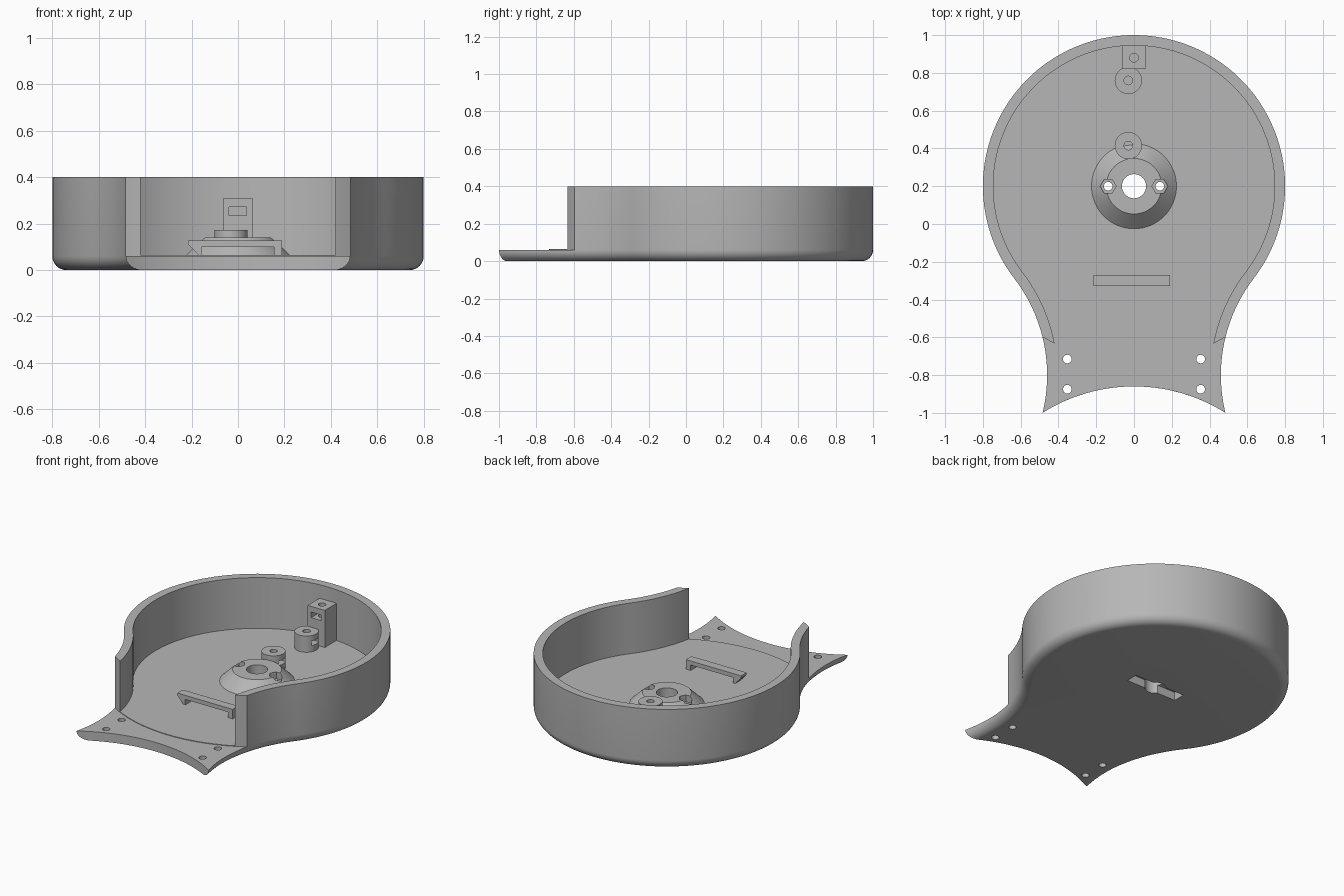
import bpy, bmesh
from math import sin, cos, pi, atan2, acos, hypot, radians

if "Cube" in bpy.data.objects:
    bpy.data.objects.remove(bpy.data.objects["Cube"])

grey = bpy.data.materials.new("plain grey")
grey.use_nodes = True
COLOUR = (0.47, 0.47, 0.47, 1)
grey.diffuse_color = COLOUR
grey.node_tree.nodes["Principled BSDF"].inputs["Base Color"].default_value = COLOUR

CY = 0.2                    # centre of the round bowl
NECK = (1.3, -0.8)          # centre of the concave side arc
FRONT = (0, -1.77)          # centre of the concave front arc


def arc(centre, r, a, b, n):
    return [(centre[0] + r * cos(a + (b - a) * i / n),
             centre[1] + r * sin(a + (b - a) * i / n)) for i in range(n + 1)]


def outline(inset, front_r=0.91):
    """Keyhole-shaped plan, inset from the sides only."""
    r = 0.84 + inset
    dx, dy = FRONT[0] - NECK[0], FRONT[1] - NECK[1]
    dist = hypot(dx, dy)
    tip = atan2(dy, dx) + 2 * pi - acos((r * r + dist * dist - front_r ** 2) / (2 * r * dist))
    join = atan2(NECK[1] - CY, NECK[0])
    right = arc(NECK, r, tip, pi + join, 24)
    bowl = arc((0, CY), 0.8 - inset, join, pi - join, 110)[1:-1]
    left = [(-x, y) for x, y in reversed(right)]
    a = atan2(right[0][1] - FRONT[1], right[0][0])
    front = arc(FRONT, front_r, pi - a, a, 32)[1:-1]
    return right + bowl + left + front


def loft(name, layers):
    """Solid through a stack of (points, z) rings of equal length."""
    bm = bmesh.new()
    rings = [[bm.verts.new((x, y, z)) for x, y in pts] for pts, z in layers]
    for low, high in zip(rings, rings[1:]):
        for i in range(len(low)):
            j = (i + 1) % len(low)
            bm.faces.new((low[i], low[j], high[j], high[i]))
    bm.faces.new(rings[0][::-1])
    bm.faces.new(rings[-1])
    bmesh.ops.recalc_face_normals(bm, faces=bm.faces)
    mesh = bpy.data.meshes.new(name)
    bm.to_mesh(mesh)
    bm.free()
    mesh.materials.append(grey)
    ob = bpy.data.objects.new(name, mesh)
    bpy.context.collection.objects.link(ob)
    return ob


def prism(name, pts, z0, z1):
    return loft(name, [(pts, z0), (pts, z1)])


def rod(name, x, y, r, z0, z1, n=32):
    return prism(name, arc((x, y), r, 0, 2 * pi, n)[:-1], z0, z1)


def box(name, x0, x1, y0, y1, z0, z1):
    return prism(name, [(x0, y0), (x1, y0), (x1, y1), (x0, y1)], z0, z1)


def cut(ob, cutters):
    for c in cutters:
        c.hide_render = True
        bpy.context.view_layer.objects.active = ob
        mod = ob.modifiers.new("cut", "BOOLEAN")
        mod.operation, mod.solver, mod.object = "DIFFERENCE", "EXACT", c
        bpy.ops.object.modifier_apply(modifier=mod.name)


def remove(cutters):
    for c in cutters:
        bpy.data.objects.remove(c)


# Tray: full-height body with a rounded lower edge
ROUND, RIM, FLOOR = 0.06, 0.4, 0.064
layers = []
for i in range(9):
    t = i / 8 * pi / 2
    layers.append((outline(ROUND * (1 - sin(t))), ROUND * (1 - cos(t))))
tray = loft("tray", layers + [(outline(0), RIM)])

# Hollow of the bowl, and the open space above the mounting tab
hollow = prism("hollow_cutter", outline(0.055, 0.98), FLOOR, 0.6)
side = radians(40)
lip = arc((0, CY), 0.933, pi + side, 2 * pi - side, 64)
above_tab = prism("tab_cutter", lip + [(0.9, -1.2), (-0.9, -1.2)], 0.06, 0.7)

# Screw holes in the tab
tab_holes = [rod("tab_hole_cutter", s * 0.353, y, 0.023, -0.1, 0.2, 16)
             for s in (-1, 1) for y in (-0.715, -0.875)]

# Shaft hole, underside slot, and screw holes with hexagonal nut pockets
hub_cuts = [rod("shaft_cutter", 0, CY, 0.064, -0.1, 0.3, 48),
            box("slot_cutter", -0.185, 0.185, CY - 0.04, CY + 0.04, -0.1, 0.055)]
for s in (-1, 1):
    hub_cuts.append(rod("screw_cutter", s * 0.137, CY, 0.023, -0.1, 0.3, 16))
    hub_cuts.append(rod("nut_cutter", s * 0.137, CY, 0.042, 0.095, 0.3, 6))

# Conical hub
hub = loft("hub", [(arc((0, CY), r, 0, 2 * pi, 64)[:-1], z)
                   for r, z in ((0.225, 0.03), (0.225, FLOOR), (0.147, 0.14))])

cut(tray, [hollow, above_tab] + tab_holes + hub_cuts)
cut(hub, hub_cuts)
remove([hollow, above_tab] + tab_holes + hub_cuts)

# Two round posts with a screw hole and a side nut slot
posts = []
for name, y in (("inner_post", 0.415), ("outer_post", 0.76)):
    post = rod(name, -0.03, y, 0.072, 0.055, 0.172, 40)
    cutters = [rod("post_hole_cutter", -0.03, y, 0.023, 0.07, 0.3, 16),
               box("post_slot_cutter", -0.065, 0.1, y - 0.036, y + 0.036, 0.105, 0.135)]
    cut(post, cutters)
    remove(cutters)
    posts.append(post)

# Square block against the back wall with a screw hole and a front nut slot
block = box("rear_block", -0.063, 0.062, 0.82, 0.944, 0.055, 0.31)
cutters = [rod("block_hole_cutter", 0, 0.88, 0.023, 0.2, 0.5, 16),
           box("block_slot_cutter", -0.038, 0.036, 0.7, 0.918, 0.235, 0.272)]
cut(block, cutters)
remove(cutters)

# Low strap bridge: side profile laid out flat, then stood upright
strap = prism("strap_bridge",
              [(-0.215, 0.127), (-0.215, 0.112), (-0.165, 0.058), (-0.157, 0.058),
               (-0.157, 0.1), (0.155, 0.1), (0.155, 0.058), (0.19, 0.058), (0.19, 0.127)],
              0.27, 0.328)
for v in strap.data.vertices:
    x, y, z = v.co
    v.co = (x, -z, y)

# Smooth the curved walls and keep the edges sharp
for ob in bpy.context.view_layer.objects:
    ob.select_set(False)
for ob in [tray, hub, block, strap] + posts:
    ob.select_set(True)
bpy.context.view_layer.objects.active = tray
bpy.ops.object.shade_smooth_by_angle(angle=radians(30))
